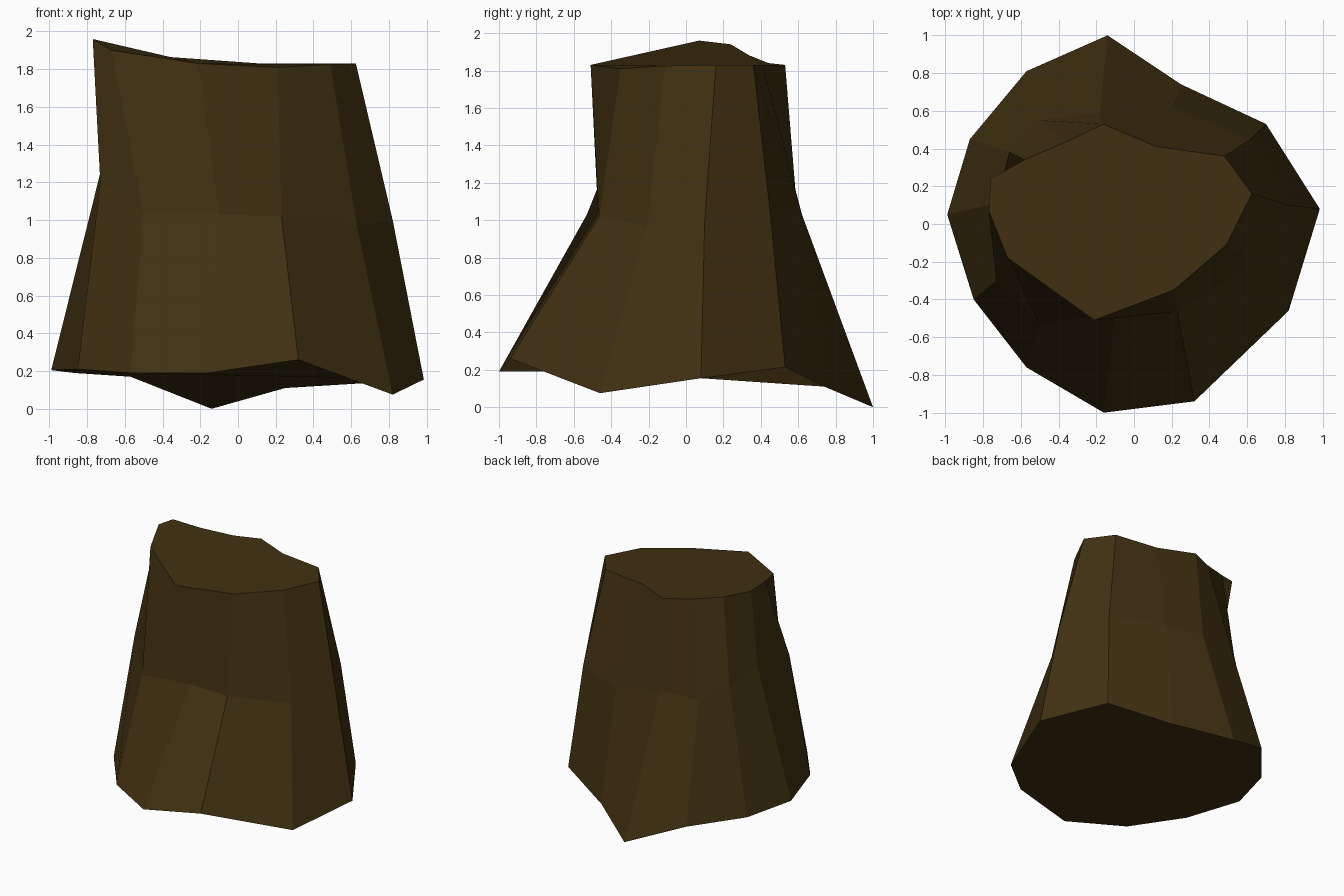
import bpy, bmesh

# Irregular twelve-sided rings, counter-clockwise from the right side
base = [(.985, .08, .155), (.70, .53, .215), (.25, .74, .11), (-.14, 1.0, 0),
        (-.57, .81, .17), (-.87, .45, .19), (-.99, .05, .205), (-.85, -.40, .21),
        (-.57, -.76, .19), (-.16, -1.0, .19), (.32, -.94, .26), (.82, -.46, .075)]
waist = [(.82, .10, 1.0), (.62, .45, 1.04), (.20, .62, 1.03), (-.18, .59, 1.10),
         (-.50, .55, 1.09), (-.66, .38, 1.2), (-.73, .11, 1.25), (-.73, -.30, 1.2),
         (-.50, -.53, 1.03), (-.10, -.47, 1.03), (.23, -.465, 1.02), (.63, -.21, .97)]
rim = [(.625, .16, 1.83), (.48, .36, 1.83), (.12, .41, 1.83), (-.16, .53, 1.83),
       (-.35, .44, 1.84), (-.58, .34, 1.88), (-.76, .24, 1.94), (-.77, .07, 1.96),
       (-.67, -.18, 1.90), (-.21, -.51, 1.83), (.21, -.35, 1.81), (.49, -.11, 1.825)]

# Bark material
bark = bpy.data.materials.new("dark_brown_bark")
bark.diffuse_color = (.052, .030, .0055, 1)

# Stump: bridge the rings and cap both ends
bm = bmesh.new()
rings = [[bm.verts.new(p) for p in ring] for ring in (base, waist, rim)]
n = len(base)
for low, high in zip(rings, rings[1:]):
    for i in range(n):
        j = (i + 1) % n
        bm.faces.new((low[j], high[j], high[i], low[i]))
bm.faces.new(rings[2])
bm.faces.new(rings[0][::-1])
bm.normal_update()

mesh = bpy.data.meshes.new("tree_stump")
bm.to_mesh(mesh)
bm.free()
mesh.materials.append(bark)
stump = bpy.data.objects.new("tree_stump", mesh)
bpy.context.collection.objects.link(stump)
